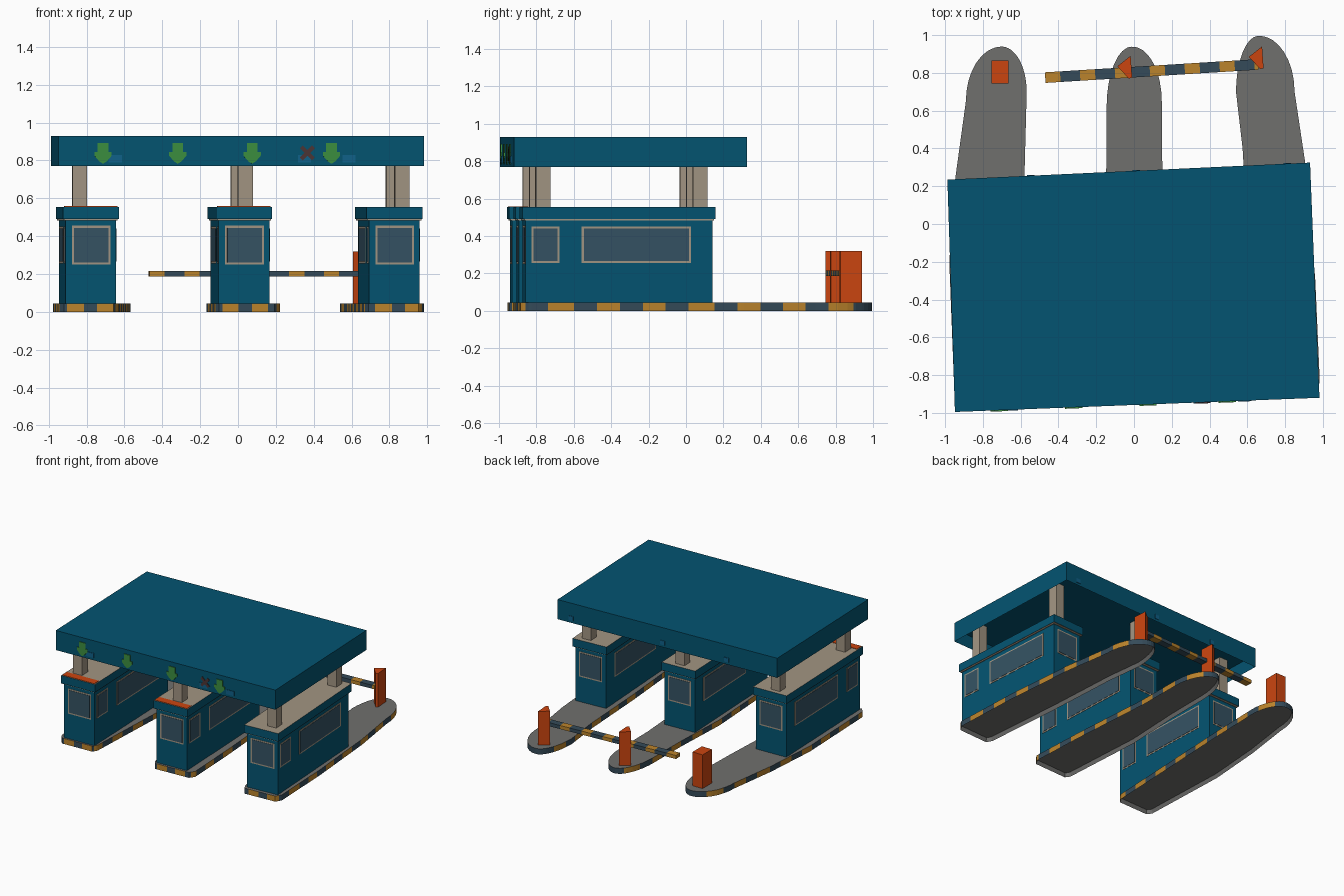
import bpy, bmesh
from math import atan2, cos, sin, pi, radians
from mathutils import Matrix, Vector

cube = bpy.data.objects.get("Cube")
if cube:
    bpy.data.objects.remove(cube, do_unlink=True)


def colour(name, r, g, b):
    mat = bpy.data.materials.new(name)
    mat.use_nodes = True
    mat.diffuse_color = (r, g, b, 1)
    mat.node_tree.nodes["Principled BSDF"].inputs["Base Color"].default_value = (r, g, b, 1)
    return mat


teal = colour("teal_paint", .001, .088, .165)
blue = colour("bright_blue", .005, .12, .25)
concrete = colour("concrete_grey", .16, .16, .155)
beige = colour("beige_column", .36, .30, .225)
yellow = colour("stripe_yellow", .5, .23, .025)
slate = colour("stripe_slate", .035, .07, .10)
glass = colour("window_glass", .035, .085, .125)
orange = colour("post_orange", .6, .06, .005)
green = colour("arrow_green", .045, .27, .05)
maroon = colour("cross_maroon", .07, .035, .035)


def prism(name, points, z0, z1, side, top=None, frame=None, stripe=None, rule=None, recess=None):
    """Extrude an outline; optionally stripe its rim by a rule and hollow its underside."""
    bm = bmesh.new()
    low = [bm.verts.new((x, y, z0)) for x, y in points]
    high = [bm.verts.new((x, y, z1)) for x, y in points]
    caps = [bm.faces.new(low), bm.faces.new(high)]
    for cap in caps:
        cap.material_index = 1
    for i in range(len(points)):
        j = (i + 1) % len(points)
        face = bm.faces.new((low[i], low[j], high[j], high[i]))
        if rule and rule(face.calc_center_median()):
            face.material_index = 2
    bmesh.ops.recalc_face_normals(bm, faces=bm.faces)
    if recess:
        bmesh.ops.inset_region(bm, faces=[caps[0]], thickness=.012, depth=-recess)
    if frame:
        bm.transform(frame)
    mesh = bpy.data.meshes.new(name)
    bm.to_mesh(mesh)
    bm.free()
    for mat in (side, top or side, stripe or side):
        mesh.materials.append(mat)
    obj = bpy.data.objects.new(name, mesh)
    bpy.context.collection.objects.link(obj)


def box(name, x0, x1, y0, y1, z0, z1, mat, frame=None, top=None):
    prism(name, [(x0, y0), (x1, y0), (x1, y1), (x0, y1)], z0, z1, mat, top, frame)


def place(x, y, angle):
    return Matrix.Translation((x, y, 0)) @ Matrix.Rotation(angle, 4, 'Z')


def resample(points, count):
    """Even steps around a closed outline."""
    pts = [Vector(p) for p in points]
    legs = [(a, b, (b - a).length) for a, b in zip(pts, pts[1:] + pts[:1])]
    total = sum(leg[2] for leg in legs)
    out = []
    for k in range(count):
        s = total * k / count
        for a, b, length in legs:
            if s <= length:
                out.append(tuple(a.lerp(b, s / length)))
                break
            s -= length
    return out


def island(name, stripe_x, left, tip, right):
    """Kerbed island: side edges joined by a rounded back end."""
    outline = list(left)
    tx, ty = tip
    for (ex, ey), angles in ((left[-1], range(1, 9)), (right[0], range(7, 0, -1))):
        for k in angles:
            t = k * pi / 16
            outline.append((tx + (ex - tx) * cos(t), ey + (ty - ey) * sin(t)))
    outline += right
    front_y = left[0][1] + .03

    def is_yellow(c):
        if c.y < front_y:
            return (c.x - stripe_x) % .16 < .085
        return (c.y + .73) % .25 < .125

    prism(name, resample(outline, 240), 0, .045, slate, concrete,
          stripe=yellow, rule=is_yellow, recess=.03)


island("island_right", -.905,
       [(-.92, -.955), (-.95, -.92), (-.978, -.2), (-.945, .25), (-.89, .65)],
       (-.70, .94),
       [(-.568, .7), (-.58, .25), (-.61, -.4), (-.632, -.91), (-.655, -.945)])
island("island_middle", -.087,
       [(-.10, -.925), (-.125, -.89), (-.168, -.2), (-.147, .28), (-.145, .62)],
       (-.01, .94),
       [(.147, .65), (.15, .28), (.2, -.4), (.222, -.87), (.195, -.91)])
island("island_left", .72,
       [(.69, -.9), (.665, -.86), (.61, -.2), (.575, .4), (.54, .7)],
       (.66, .997),
       [(.85, .7), (.91, .3), (.96, -.3), (.984, -.84), (.955, -.885)])


def window(name, frame, width, z0, z1):
    """Thin framed pane on the local xz plane, facing local -y."""
    box(name + "_frame", 0, width, -.002, .001, z0, z1, beige, frame)
    box(name + "_glass", .011, width - .011, -.004, .001, z0 + .011, z1 - .011, glass, frame)


def booth(tag, x, y, angle, columns):
    frame = place(x, y, angle)
    half, length = .134, 1.0
    box("booth_" + tag, -half, half, 0, length, .045, .483, teal, frame)
    box("booth_trim_" + tag, -.142, .142, -.008, length + .008, .483, .49, beige, frame)
    box("booth_cap_" + tag, -.148, .148, -.017, length + .017, .49, .555, teal, frame, beige)
    # Front and back windows
    window("front_window_" + tag, frame @ place(-.1, 0, 0), .205, .25, .455)
    window("back_window_" + tag, frame @ place(.1, length, pi), .2, .25, .455)
    # Side windows, a short and a long one on each side
    for start, width in ((.03, .15), (.30, .585)):
        window("left_window_" + tag, frame @ place(half, start, pi / 2), width, .255, .45)
        window("right_window_" + tag, frame @ place(-half, start + width, -pi / 2), width, .255, .45)
    # Square roof columns
    for end, cx, cy in columns:
        box(end + "_column_" + tag, -.039, .039, -.039, .039, .555, .872, beige,
            place(cx, y + cy, angle))
    return frame


right_booth = booth("right", -.778, -.935, radians(2),
                    (("front", -.837, .10), ("back", -.837, .94)))
middle_booth = booth("middle", .032, -.9, radians(2.5),
                     (("front", .038, .10), ("back", .0, .94)))
booth("left", .826, -.865, radians(3.4), (("front", .866, .10), ("back", .82, .94)))
# Orange strips along the front of two booth caps
for frame in (right_booth, middle_booth):
    box("cap_strip", -.14, .14, -.012, .05, .555, .558, orange, frame)

# Canopy roof, hollow below
corners = [(-.948, -.995), (.982, -.92), (.932, .325), (-.988, .235)]
prism("canopy_roof", corners, .77, .93, teal, recess=.1)


def fascia(a, b):
    """Frame whose x runs along a roof edge, y is up and z is outward."""
    return place(*a, atan2(b[1] - a[1], b[0] - a[0])) @ Matrix.Rotation(pi / 2, 4, 'X')


front = fascia(corners[0], corners[1])
back = fascia(corners[2], corners[3])

# Lane signals on the front fascia
for x in (-.715, -.32, .073, .493):
    c = x + .95
    half_arrow = [(.028, .893), (.028, .845), (.046, .845), (.046, .825), (.02, .795)]
    arrow = ([(c + dx, z) for dx, z in half_arrow] + [(c, .782)]
             + [(c - dx, z) for dx, z in reversed(half_arrow)])
    prism("lane_arrow", arrow, -.002, .006, green, frame=front)
for turn in (-1, 1):
    bar = Matrix.Translation((1.315, .84, 0)) @ Matrix.Rotation(turn * pi / 4, 4, 'Z')
    box("closed_cross_bar", -.045, .045, -.011, .011, -.002, .006, maroon, front @ bar)

# Small fascia boxes
for x in (-.65, .35, .585):
    box("front_fascia_box", x + .915, x + .985, .79, .828, -.002, .004, blue, front)
for x in (.81, .01, -.55):
    box("back_fascia_box", .91 - x, .95 - x, .79, .825, -.002, .004, blue, back)

# Orange posts at the island ends
box("post_right", -.755, -.665, .745, .865, .045, .32, orange)
for tag, x, y in (("middle", -.088, .835), ("left", .608, .885)):
    prism("post_" + tag, [(x, y), (x + .06, y - .065), (x + .078, y - .06),
                          (x + .07, y + .055)], .045, .32, orange)

# Striped barrier arm
arm = place(-.47, .775, atan2(.07, 1.13))
start, index = 0, 0
while start < 1.12:
    end = min(start + (.105 if index % 2 else .08), 1.13)
    box("barrier_stripe", start, end, -.028, .028, .187, .216, slate if index % 2 else yellow, arm)
    start, index = end, index + 1
